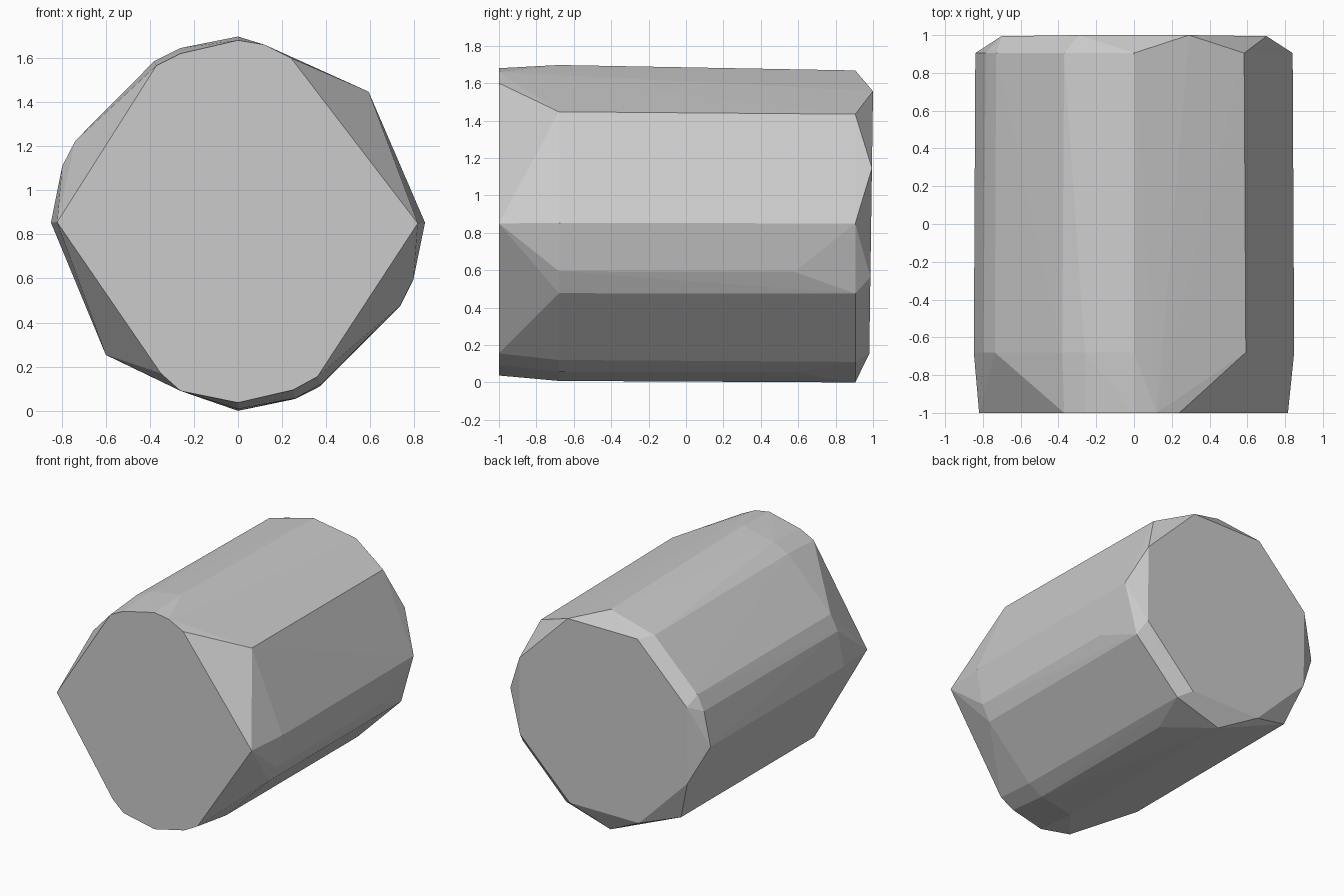
import bpy, bmesh, math

if "Cube" in bpy.data.objects:
    bpy.data.objects.remove(bpy.data.objects["Cube"])

# Cross-sections (x, z) of a faceted barrel lying along y
front_cap = [(-.82, .855), (-.37, 1.565), (-.26, 1.62), (0, 1.68), (.12, 1.66), (.24, 1.60),
             (.815, .85), (.36, .155), (.25, .095), (0, .037), (-.26, .09), (-.35, .17)]
shoulder = [(-.848, .853), (-.797, 1.11), (-.737, 1.225), (-.38, 1.585), (-.26, 1.645), (0, 1.697),
            (.592, 1.447), (.848, .853), (.795, .595), (.735, .477), (.375, .12), (.26, .057),
            (0, .008), (-.60, .255)]
rear_ring = [(-.84, .85), (-.785, 1.105), (-.73, 1.215), (-.37, 1.57), (0, 1.668),
             (.583, 1.434), (.84, .85), (.735, .475), (.37, .11), (0, 0), (-.592, .25)]
rear_tips = [(.79, .592), (.26, .054)]

points = [(x, -1, z) for x, z in front_cap]
points += [(x, -.68, z) for x, z in shoulder]
points += [(x, .905, z) for x, z in rear_ring]
points += [(x, .58, z) for x, z in rear_tips]

# Slightly tilted octagonal back cap
for i in range(8):
    a = math.radians(22.5 + 45 * i)
    z = .855 + .76 * math.sin(a)
    points.append((.76 * math.cos(a), .98 + .02 * (z - .155) / 1.4, z))

# Wrap the sections in a convex shell
bm = bmesh.new()
for p in points:
    bm.verts.new(p)
hull = bmesh.ops.convex_hull(bm, input=list(bm.verts))
unused = {v for v in hull["geom_interior"] + hull["geom_unused"] if isinstance(v, bmesh.types.BMVert)}
bmesh.ops.delete(bm, geom=list(unused), context='VERTS')
bmesh.ops.dissolve_limit(bm, angle_limit=math.radians(.3), verts=list(bm.verts), edges=list(bm.edges))
bmesh.ops.recalc_face_normals(bm, faces=list(bm.faces))

mesh = bpy.data.meshes.new("faceted_barrel")
bm.to_mesh(mesh)
bm.free()
barrel = bpy.data.objects.new("faceted_barrel", mesh)
bpy.context.collection.objects.link(barrel)
